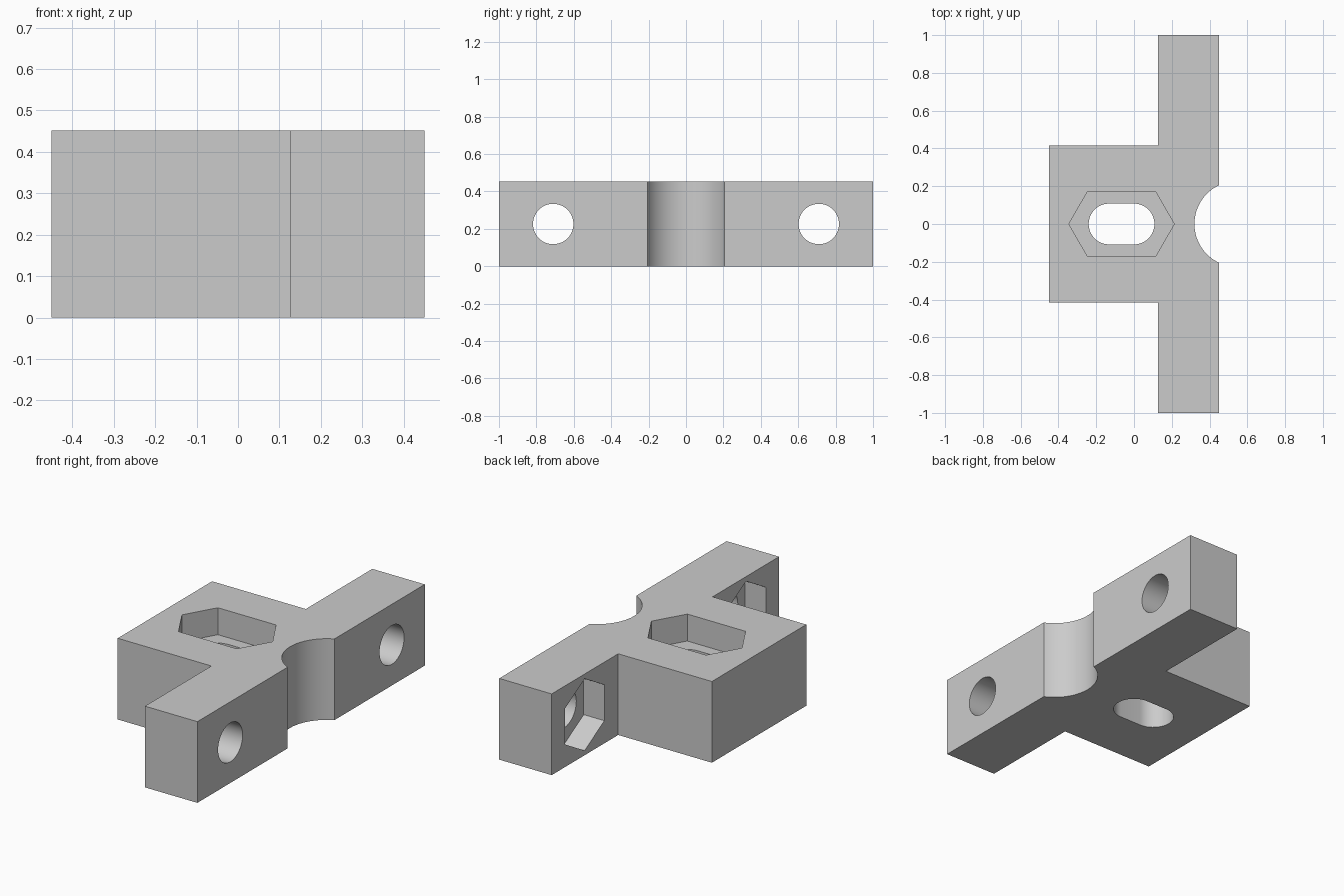
import bpy, bmesh, math
from mathutils import Matrix, Vector

cube = bpy.data.objects.get("Cube")
if cube:
    bpy.data.objects.remove(cube, do_unlink=True)

HEIGHT = 0.452
ARM_X, EDGE_X = 0.127, 0.45
BOLT_R, NUT_R = 0.108, 0.2
BOLT_Y, MID_Z = 0.71, HEIGHT / 2
SLOT_X = -0.066

grey = bpy.data.materials.new("Light grey")
grey.use_nodes = True
grey.diffuse_color = (0.6, 0.6, 0.6, 1)
grey.node_tree.nodes["Principled BSDF"].inputs["Base Color"].default_value = (0.6, 0.6, 0.6, 1)


def prism(name, outline, low, high, matrix=Matrix()):
    """Extrude a flat outline from low to high along its local z."""
    bm = bmesh.new()
    face = bm.faces.new([bm.verts.new((x, y, low)) for x, y in outline])
    side = bmesh.ops.extrude_face_region(bm, geom=[face])["geom"]
    top = [v for v in side if isinstance(v, bmesh.types.BMVert)]
    bmesh.ops.translate(bm, verts=top, vec=(0, 0, high - low))
    bmesh.ops.recalc_face_normals(bm, faces=bm.faces)
    bm.transform(matrix)
    mesh = bpy.data.meshes.new(name)
    bm.to_mesh(mesh)
    bm.free()
    mesh.materials.append(grey)
    obj = bpy.data.objects.new(name, mesh)
    bpy.context.collection.objects.link(obj)
    return obj


def arc(cx, radius, start, end, steps):
    angles = [math.radians(start + (end - start) * i / steps) for i in range(steps + 1)]
    return [(cx + radius * math.cos(a), radius * math.sin(a)) for a in angles]


def stretched(radius, half, steps):
    """Round or hexagonal outline pulled apart along x."""
    return arc(half, radius, -90, 90, steps) + arc(-half, radius, 90, 270, steps)


# Bracket body: rear block, two arms and a round notch in the mounting face
notch_r, notch_x = 0.227, 0.547
reach = math.degrees(math.acos((notch_x - EDGE_X) / notch_r))
half_side = [(EDGE_X, 1), (ARM_X, 1), (ARM_X, 0.415), (-EDGE_X, 0.415)]
mirrored = [(x, -y) for x, y in reversed(half_side)]
notch = arc(notch_x, notch_r, 180 + reach, 180 - reach, 40)
body = prism("bracket_body", half_side + mirrored + notch, 0, HEIGHT)

# Central slot with its long hexagonal nut pocket
place = Matrix.Translation((SLOT_X, 0, 0))
hexagon = [(0.079 + NUT_R / 2, -NUT_R * 0.866), (0.079 + NUT_R, 0), (0.079 + NUT_R / 2, NUT_R * 0.866)]
long_hex = hexagon + [(-x, -y) for x, y in hexagon]
cutters = [
    prism("slot_cutter", stretched(BOLT_R, 0.066, 24), -0.1, HEIGHT + 0.1, place),
    prism("slot_nut_cutter", long_hex, HEIGHT - 0.15, HEIGHT + 0.1, place),
]

# Bolt hole and hexagonal nut pocket through each arm
for side, y in (("left", BOLT_Y), ("right", -BOLT_Y)):
    turn = Matrix.Translation((0, y, MID_Z)) @ Matrix.Rotation(math.pi / 2, 4, "Y")
    cutters.append(prism(side + "_bolt_cutter", arc(0, BOLT_R, 0, 352.5, 47), 0, 0.6, turn))
    cutters.append(prism(side + "_nut_cutter", arc(0, NUT_R, 0, 300, 5), 0, ARM_X + 0.127, turn))

bpy.context.view_layer.objects.active = body
for cutter in cutters:
    cutter.hide_render = True
    cut = body.modifiers.new(cutter.name, "BOOLEAN")
    cut.operation = "DIFFERENCE"
    cut.solver = "EXACT"
    cut.object = cutter
    bpy.ops.object.modifier_apply(modifier=cut.name)
    bpy.data.objects.remove(cutter, do_unlink=True)

bpy.ops.object.select_all(action="DESELECT")
body.select_set(True)
bpy.ops.object.shade_smooth_by_angle(angle=math.radians(30))
